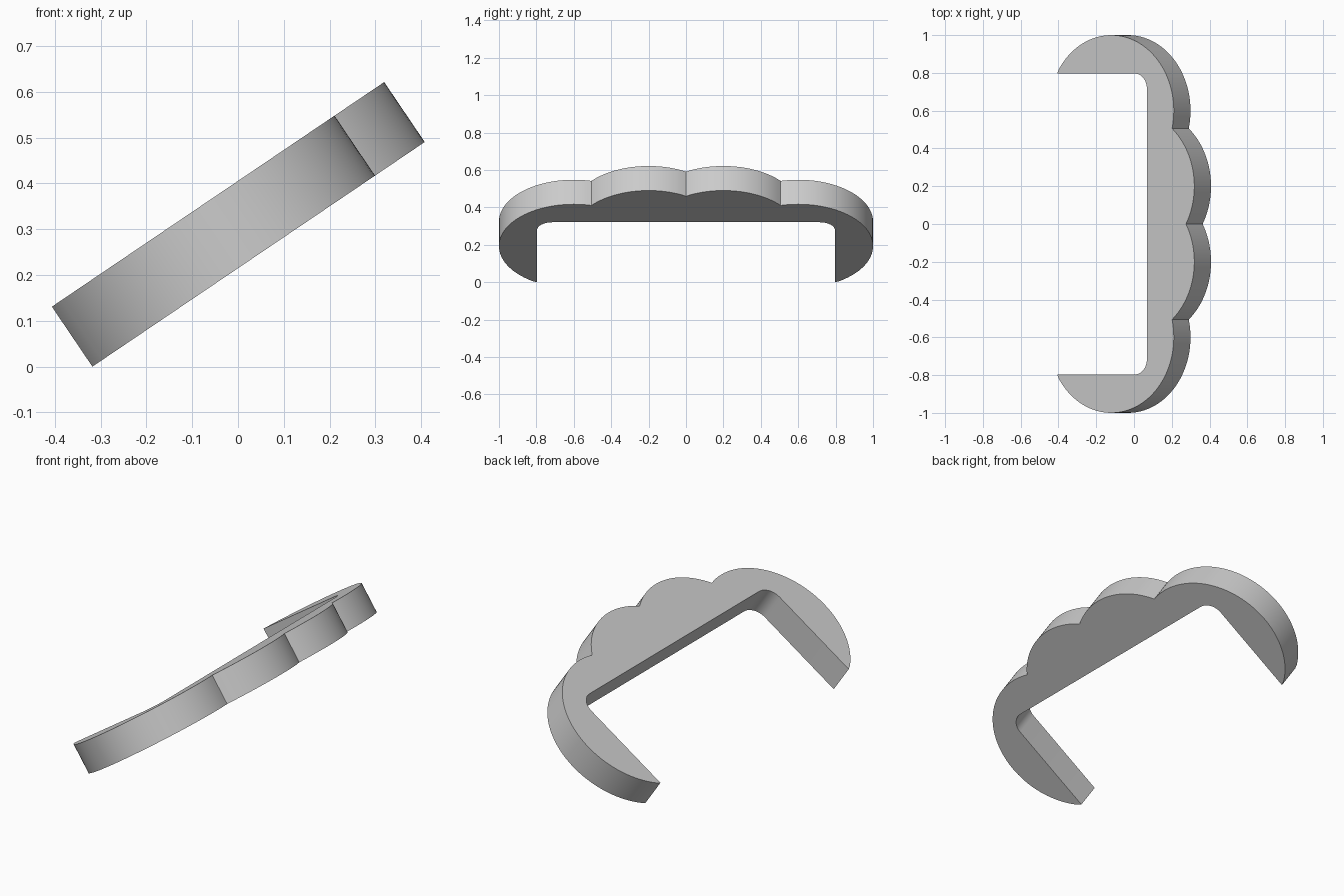
import bpy, bmesh, math
from mathutils import Matrix, Vector

if "Cube" in bpy.data.objects:
    bpy.data.objects.remove(bpy.data.objects["Cube"])

TILT = math.atan2(0.49, 0.725)   # slope of the plate
THICK = 0.158
R = 0.4                          # radius of every scallop
OUTER, INNER = (0.345, 0.6), (0.476, 0.2)   # scallop centres (along slope, y)
INSIDE, HALF_GAP, FILLET = 0.573, 0.797, 0.08


def arc(centre, radius, start, end, n):
    """Points on a circle arc, angles measured from the uphill direction."""
    return [(centre[0] + radius * math.cos(start + (end - start) * i / n),
             centre[1] + radius * math.sin(start + (end - start) * i / n))
            for i in range(n + 1)]


def angle(centre, p):
    return math.atan2(p[1] - centre[1], p[0] - centre[0])


# Notch where the outer and inner scallops cross
a, b = Vector(OUTER), Vector(INNER)
d = b - a
cross = (a + b) / 2 + Vector((-d.y, d.x)).normalized() * math.sqrt(R * R - d.length_squared / 4)
middle = (INNER[0] + math.sqrt(R * R - INNER[1] ** 2), 0.0)

# Half outline: inner edge, filleted corner, arm tip, two scallops
half = arc((INSIDE - FILLET, HALF_GAP - FILLET), FILLET, 0, math.pi / 2, 10)
half += [(0.0, HALF_GAP)]
half += arc(OUTER, R, angle(OUTER, (0.0, 0.8)), angle(OUTER, cross), 48)[1:]
half += arc(INNER, R, angle(INNER, cross), angle(INNER, middle), 24)[1:]
outline = half + [(u, -y) for u, y in reversed(half[:-1])]

# Scalloped bracket plate, extruded and tilted
bm = bmesh.new()
face = bm.faces.new([bm.verts.new((u, y, 0)) for u, y in outline])
ext = bmesh.ops.extrude_face_region(bm, geom=[face])
bmesh.ops.translate(bm, vec=(0, 0, THICK),
                    verts=[v for v in ext["geom"] if isinstance(v, bmesh.types.BMVert)])
bmesh.ops.recalc_face_normals(bm, faces=bm.faces)
bm.transform(Matrix.Translation((-0.318, 0, 0)) @ Matrix.Rotation(-TILT, 4, 'Y'))
mesh = bpy.data.meshes.new("scalloped_bracket")
bm.to_mesh(mesh)
bm.free()

grey = bpy.data.materials.new("light grey")
grey.diffuse_color = (0.6, 0.6, 0.6, 1)
grey.use_nodes = True
grey.node_tree.nodes["Principled BSDF"].inputs["Base Color"].default_value = grey.diffuse_color
mesh.materials.append(grey)
bracket = bpy.data.objects.new("scalloped_bracket", mesh)
bpy.context.collection.objects.link(bracket)
bpy.context.view_layer.objects.active = bracket
bracket.select_set(True)
bpy.ops.object.shade_smooth_by_angle(angle=math.radians(20))
